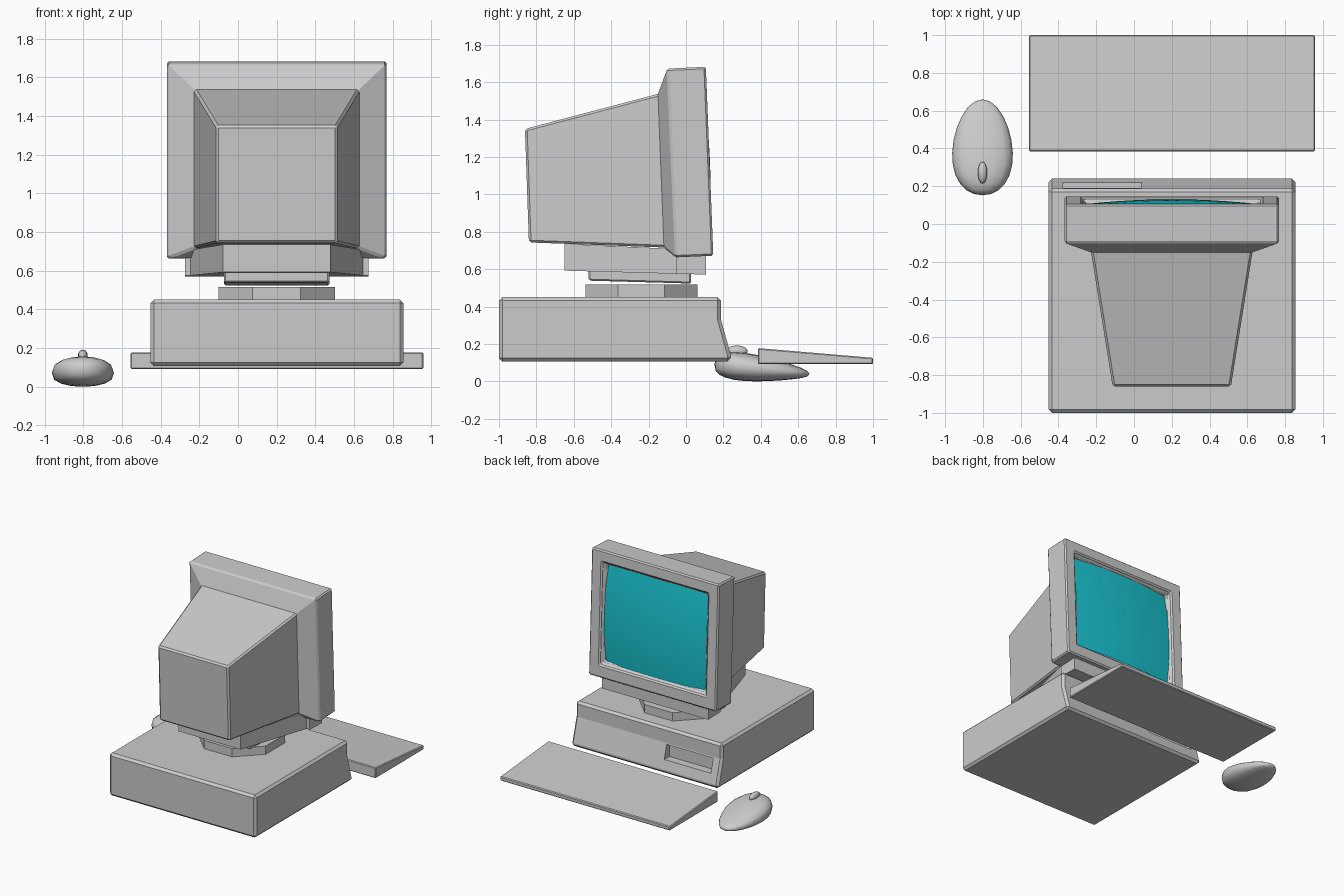
import bpy, bmesh, math
from mathutils import Matrix

if "Cube" in bpy.data.objects:
    bpy.data.objects.remove(bpy.data.objects["Cube"])

CX = 0.2  # centre line of the computer


def finish(name, bm, bevel=0.0, smooth=False):
    bmesh.ops.recalc_face_normals(bm, faces=bm.faces)
    me = bpy.data.meshes.new(name)
    bm.to_mesh(me)
    bm.free()
    ob = bpy.data.objects.new(name, me)
    bpy.context.collection.objects.link(ob)
    if smooth:
        for p in me.polygons:
            p.use_smooth = True
    if bevel:
        m = ob.modifiers.new("bevel", 'BEVEL')
        m.width = bevel
        m.segments = 1
        m.limit_method = 'ANGLE'
        m.angle_limit = math.radians(35)
    return ob


def loft(name, rings, bevel=0.0):
    """Skin a series of equal-sized point rings and cap both ends."""
    bm = bmesh.new()
    vs = [[bm.verts.new(p) for p in r] for r in rings]
    n = len(rings[0])
    for a, b in zip(vs, vs[1:]):
        for i in range(n):
            j = (i + 1) % n
            bm.faces.new((a[i], a[j], b[j], b[i]))
    bm.faces.new(vs[0])
    bm.faces.new(vs[-1])
    return finish(name, bm, bevel)


def rect(hw, yb, zb, yt, zt):
    """Leaning rectangle: bottom edge at (yb, zb), top edge at (yt, zt)."""
    return [(CX - hw, yb, zb), (CX + hw, yb, zb), (CX + hw, yt, zt), (CX - hw, yt, zt)]


def side_profile(name, x0, x1, pts, bevel):
    return loft(name, [[(x, y, z) for y, z in pts] for x in (x0, x1)], bevel)


def slab(name, plan, bottom, top, bevel=0.0):
    """Plan outline between two sloping planes given as functions of y."""
    return loft(name, [[(CX + x, y, f(y)) for x, y in plan] for f in (bottom, top)], bevel)


# Desktop case with a kicked-out front, and the drive slot cut into it
case = side_profile("desktop_case", -0.452, 0.855,
                    [(-1, 0.107), (0.24, 0.107), (0.24, 0.14), (0.187, 0.33), (0.187, 0.45), (-1, 0.45)], 0.018)
cutter = side_profile("drive_slot_cutter", -0.375, 0.04,
                      [(0.155, 0.21), (0.3, 0.21), (0.3, 0.32), (0.155, 0.32)], 0)
cutter.hide_render = True
cutter.hide_set(True)
cut = case.modifiers.new("drive_slot", 'BOOLEAN')
cut.operation = 'DIFFERENCE'
cut.object = cutter

# Swivel stand: octagonal foot, neck and tilted cradle
octagon = [(0.325 * math.cos(math.radians(22.5 + 45 * i)),
            -0.238 + 0.325 * math.sin(math.radians(22.5 + 45 * i))) for i in range(8)]
slab("stand_foot", octagon, lambda y: 0.44, lambda y: 0.517)
slab("stand_neck", [(-0.272, -0.52), (0.272, -0.52), (0.272, 0.027), (-0.272, 0.027)],
     lambda y: 0.524 - 0.028 * y, lambda y: 0.60, 0.008)
half = [(0.277, -0.65), (0.445, -0.05), (0.474, -0.05), (0.474, 0.107)]
slab("stand_cradle", half + [(-x, y) for x, y in reversed(half)],
     lambda y: 0.574 - 0.028 * y, lambda y: 0.735 - 0.045 * (y + 0.65))

# Monitor tube housing
loft("monitor_housing", [rect(0.313, -0.84, 0.743, -0.861, 1.35),
                         rect(0.427, -0.118, 0.716, -0.15, 1.537),
                         rect(0.427, -0.07, 0.716, -0.10, 1.55)], 0.012)

# Monitor bezel with stepped screen opening
loft("monitor_bezel", [rect(0.427, -0.118, 0.716, -0.15, 1.537),
                       rect(0.568, -0.055, 0.663, -0.10, 1.672),
                       rect(0.568, 0.146, 0.672, 0.106, 1.682),
                       rect(0.472, 0.142, 0.775, 0.110, 1.588),
                       rect(0.468, 0.117, 0.779, 0.085, 1.584),
                       rect(0.446, 0.112, 0.799, 0.080, 1.564),
                       rect(0.446, 0.05, 0.801, 0.018, 1.566)], 0.012)

# Bulging glass screen
bm = bmesh.new()
bmesh.ops.create_grid(bm, x_segments=10, y_segments=10, size=1)
for v in bm.verts:
    u, w = v.co.x, v.co.y
    y = 0.066 - 0.0175 * w + 0.05 * (1 - (u * u + w * w) / 2)
    v.co = (CX + 0.455 * u, y + 0.012, 1.183 + 0.39 * w)
screen = finish("screen", bm, smooth=True)
for p in screen.data.polygons:
    if p.normal.y < 0:
        screen.data.flip_normals()
        break
teal = bpy.data.materials.new("teal_glass")
teal.diffuse_color = (0.01, 0.55, 0.63, 1)
teal.use_nodes = True
teal.node_tree.nodes["Principled BSDF"].inputs["Base Color"].default_value = teal.diffuse_color
screen.data.materials.append(teal)

# Wedge keyboard
side_profile("keyboard", -0.556, 0.958,
             [(0.385, 0.092), (1, 0.092), (1, 0.126), (0.385, 0.178)], 0.006)


# Mouse body: a sphere with poles along y, squared off and tapering to the tip
def sphere(segments, rings):
    bm = bmesh.new()
    bmesh.ops.create_uvsphere(bm, u_segments=segments, v_segments=rings, radius=1,
                              matrix=Matrix.Rotation(math.radians(90), 4, 'X'))
    return bm


bm = sphere(16, 12)
for v in bm.verts:
    x, y, z = v.co
    t = (y + 1) / 2
    height = 0.18 - 0.1 * t ** 1.4
    z = math.copysign(abs(z) ** 0.75, z)
    x = x * (1.08 - 0.1 * t)
    v.co = (-0.802 + 0.156 * x, 0.406 + 0.254 * y - 0.03 * (1 - y * y), height / 2 * (1 + z))
finish("mouse_body", bm, smooth=True)

# Mouse button
bm = sphere(10, 8)
for v in bm.verts:
    v.co = (-0.802 + 0.026 * v.co.x, 0.272 + 0.058 * v.co.y, 0.162 + 0.03 * v.co.z)
finish("mouse_button", bm, smooth=True)
